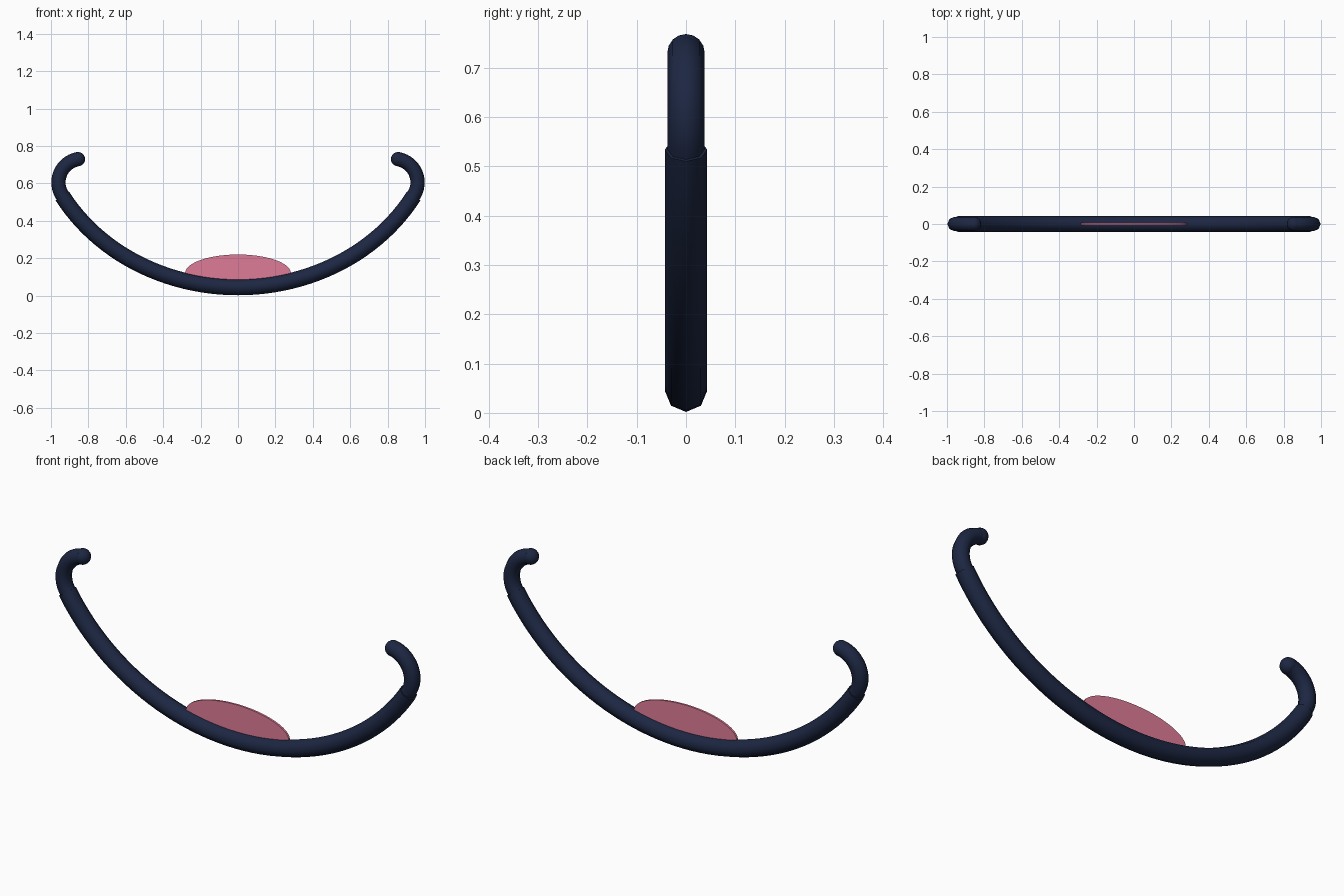
import bpy, bmesh
from math import sin, cos, pi, asin, radians

if "Cube" in bpy.data.objects:
    bpy.data.objects.remove(bpy.data.objects["Cube"])


def material(name, rgb):
    m = bpy.data.materials.new(name)
    m.diffuse_color = (*rgb, 1)
    m.use_nodes = True
    m.node_tree.nodes["Principled BSDF"].inputs["Base Color"].default_value = m.diffuse_color
    return m


navy = material("navy", (0.012, 0.02, 0.055))
pink = material("pink", (0.74, 0.2, 0.31))


def tube(name, points, radius):
    """Sweep an eight-sided smooth tube along points in the xz plane."""
    cu = bpy.data.curves.new(name, 'CURVE')
    cu.dimensions = '3D'
    cu.bevel_depth = radius
    cu.bevel_resolution = 2
    cu.use_fill_caps = True
    sp = cu.splines.new('POLY')
    sp.points.add(len(points) - 1)
    for p, (x, z) in zip(sp.points, points):
        p.co = (x, 0, z, 1)
    ob = bpy.data.objects.new(name, cu)
    bpy.context.collection.objects.link(ob)
    bpy.ops.object.select_all(action='DESELECT')
    ob.select_set(True)
    bpy.context.view_layer.objects.active = ob
    bpy.ops.object.convert(target='MESH')
    ob = bpy.context.object
    bpy.ops.object.shade_smooth_by_angle(angle=radians(50))
    ob.data.materials.clear()
    ob.data.materials.append(navy)
    return ob


# Main smile arc
A, B, Z0, END = 1.08, 0.963, 0.045, 0.94
tmax = asin(END / A)
ts = [tmax * (i / 24 - 1) for i in range(49)]
tube("smile_arc", [(A * sin(t), Z0 + B * (1 - cos(t))) for t in ts], 0.043)

# Curled corners with round tips
CX, CZ, R = 0.833, 0.605, 0.127
a0, a1 = radians(-35), radians(80)
angles = [a0 + (a1 - a0) * i / 16 for i in range(17)]
for side, label in ((-1, "left"), (1, "right")):
    path = [(side * (CX + R * cos(a)), CZ + R * sin(a)) for a in angles]
    tube(f"{label}_corner", path, 0.038)
    bpy.ops.mesh.primitive_uv_sphere_add(segments=16, ring_count=8, radius=0.038,
                                         location=(path[-1][0], 0, path[-1][1]))
    tip = bpy.context.object
    tip.name = f"{label}_tip"
    bpy.ops.object.shade_smooth()
    tip.data.materials.append(navy)

# Flat oval tongue resting on the arc
bpy.ops.mesh.primitive_cylinder_add(vertices=48, radius=1, depth=0.01,
                                    location=(0, 0, 0.12), rotation=(pi / 2, 0, 0))
tongue = bpy.context.object
tongue.name = "tongue"
tongue.scale = (0.283, 0.1, 1)
tongue.data.materials.append(pink)
